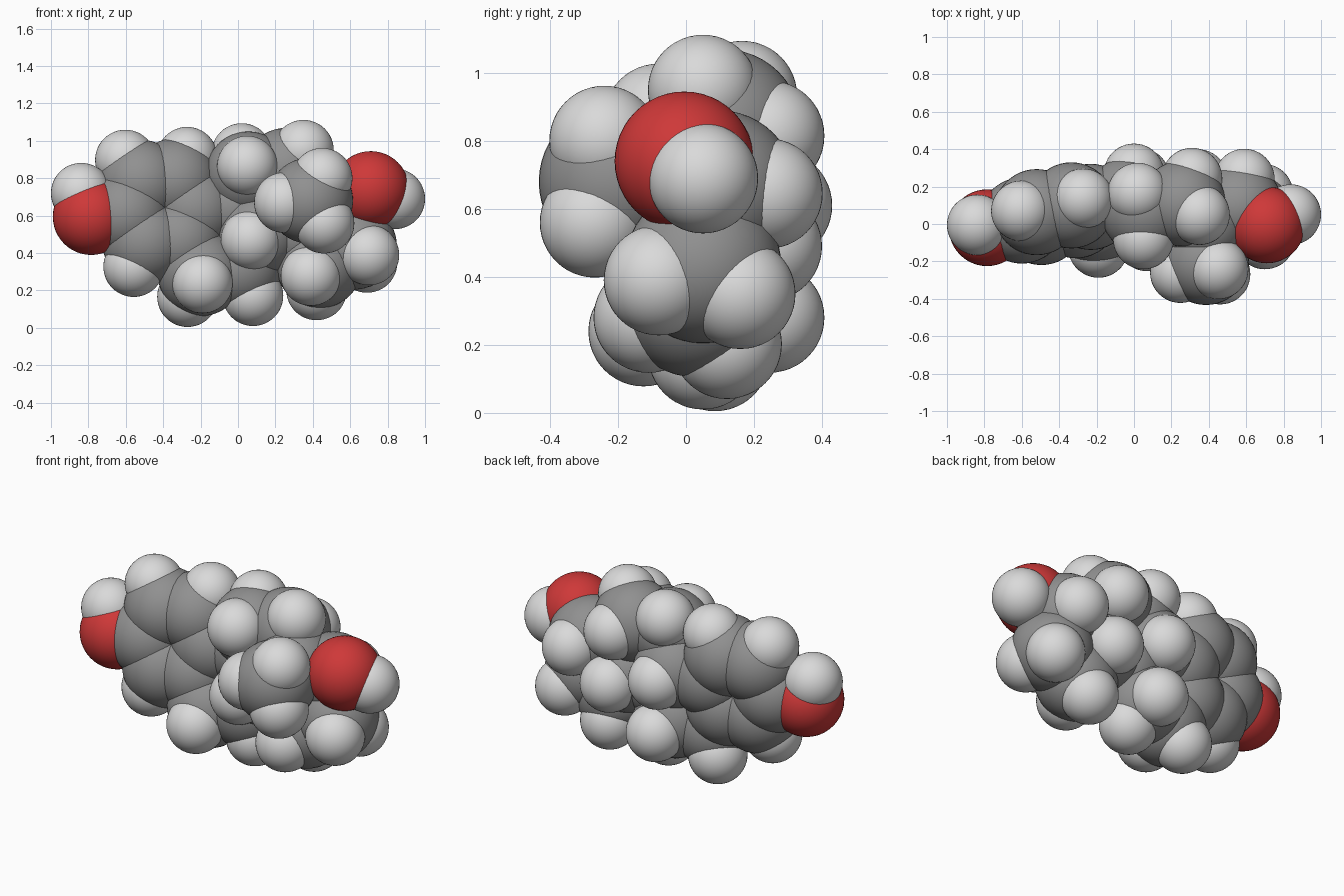
import bpy
import math
from mathutils import Vector

cube = bpy.data.objects.get("Cube")
if cube:
    bpy.data.objects.remove(cube, do_unlink=True)


def make_material(name, color):
    mat = bpy.data.materials.new(name)
    mat.use_nodes = True
    mat.diffuse_color = (*color, 1)
    mat.node_tree.nodes["Principled BSDF"].inputs["Base Color"].default_value = (*color, 1)
    return mat


# Each kind of atom has a radius and a colour
KINDS = {
    "carbon": (0.23, make_material("mid grey", (0.28, 0.28, 0.28))),
    "hydrogen": (0.162, make_material("pale grey", (0.70, 0.70, 0.70))),
    "oxygen": (0.205, make_material("red", (0.62, 0.04, 0.04))),
}


def atom(kind, place, location):
    radius, material = KINDS[kind]
    bpy.ops.mesh.primitive_uv_sphere_add(segments=48, ring_count=24, radius=radius, location=location)
    ball = bpy.context.object
    ball.name = f"{kind}_{place}"
    ball.data.materials.append(material)
    bpy.ops.object.shade_smooth()
    return ball


def group(place, carbon, **hydrogens):
    """One carbon ball with the hydrogen balls attached to it."""
    atom("carbon", place, carbon)
    for side, location in hydrogens.items():
        atom("hydrogen", f"{place}_{side}", location)


# Flat six-sided ring: spokes in a plane leaning slightly in y
RING_CENTRE = Vector((-0.415, 0.055, 0.62))
RING_RADIUS = 0.188


def spoke(degrees, length):
    a = math.radians(degrees)
    x, z = math.cos(a), math.sin(a)
    return RING_CENTRE + Vector((x, 0.186 * x + 0.18 * z, z)).normalized() * length


RING = {"inner": 4, "upper_right": 64, "upper_left": 124,
        "outer": 184, "lower_left": 244, "lower_right": 304}
for place, angle in RING.items():
    atom("carbon", f"flat_ring_{place}", spoke(angle, RING_RADIUS))
for place in ("upper_right", "upper_left", "lower_left"):
    atom("hydrogen", f"flat_ring_{place}", spoke(RING[place], RING_RADIUS + 0.147))

# Oxygen and hydrogen pair at each end
atom("oxygen", "flat_ring_end", (-0.785, -0.02, 0.595))
atom("hydrogen", "flat_ring_end", (-0.838, -0.005, 0.72))
atom("oxygen", "small_ring_end", (0.71, -0.005, 0.74))
atom("hydrogen", "small_ring_end", (0.838, 0.05, 0.69))

# Second ring
group("second_ring_bottom_left", (-0.2, 0.015, 0.293),
      front=(-0.19, -0.125, 0.24), below=(-0.27, 0.085, 0.167))
group("second_ring_bottom_right", (0.01, 0.08, 0.32),
      below=(0.08, 0.05, 0.172), back=(0.03, 0.245, 0.28))
group("second_ring_right", (0.115, 0.04, 0.505), front=(0.07, -0.09, 0.47))
group("second_ring_top", (-0.025, 0.13, 0.646), back=(0, 0.268, 0.61))

# Third ring
group("third_ring_top_left", (0.055, 0.065, 0.82),
      front=(0.05, -0.08, 0.865), back=(0.02, 0.165, 0.932))
group("third_ring_top_right", (0.26, 0.11, 0.84),
      above=(0.35, 0.05, 0.95), back=(0.31, 0.245, 0.815))
group("third_ring_right", (0.375, 0, 0.70))
group("third_ring_bottom", (0.325, 0.085, 0.51), back=(0.34, 0.238, 0.49))

# Small five-sided ring
group("small_ring_bottom", (0.435, 0.03, 0.335),
      front=(0.39, -0.11, 0.28), below=(0.42, 0.12, 0.203))
group("small_ring_right", (0.62, 0.05, 0.435),
      front=(0.70, -0.08, 0.39), back=(0.69, 0.16, 0.35))
group("small_ring_top", (0.565, 0.095, 0.66), back=(0.59, 0.24, 0.645))

# Three-hydrogen knob standing out at the front
group("front_knob", (0.385, -0.203, 0.68),
      upper=(0.45, -0.24, 0.80), lower=(0.46, -0.268, 0.56), left=(0.248, -0.26, 0.67))
